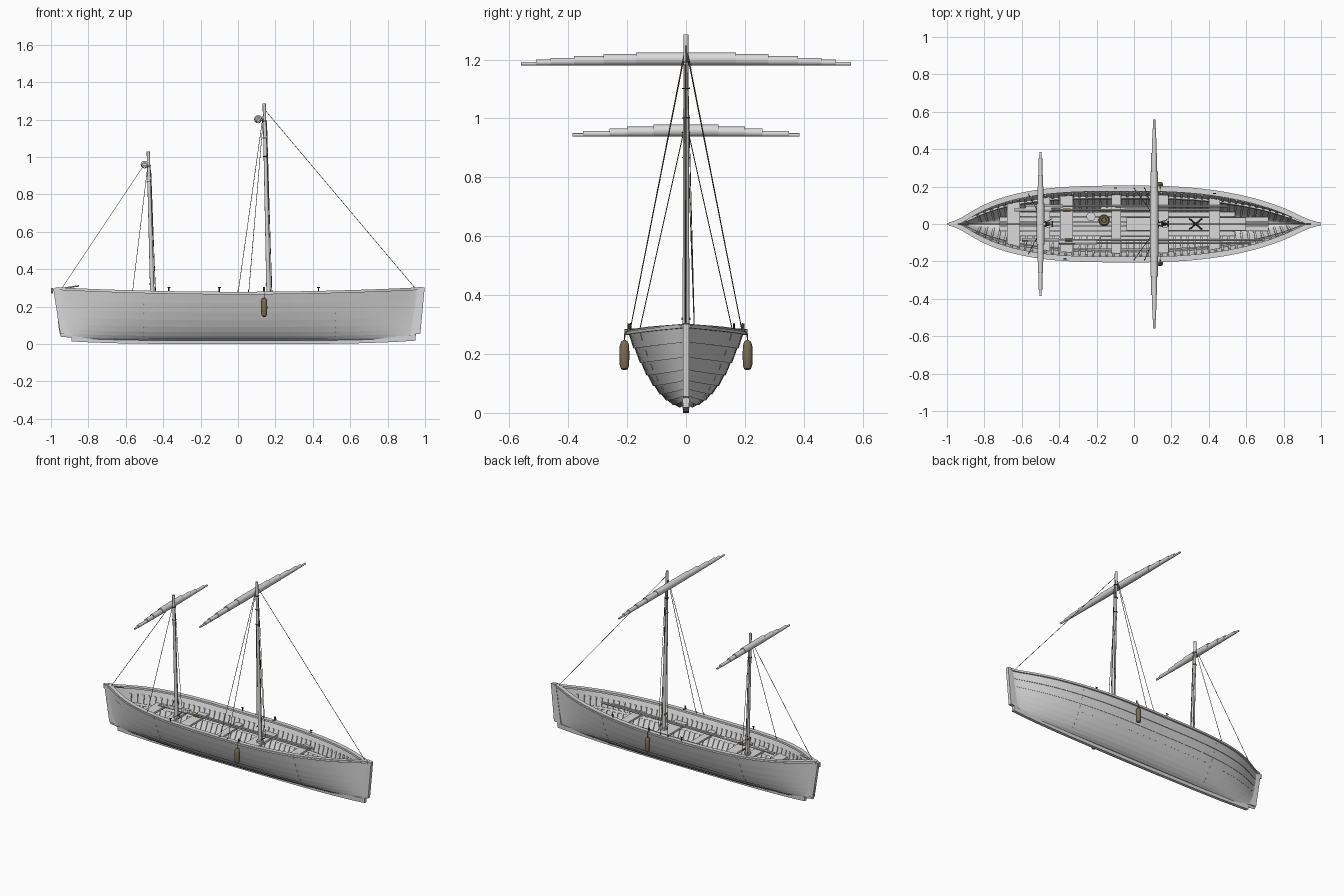
import bpy, bmesh, math
from mathutils import Vector

cube = bpy.data.objects.get("Cube")
if cube:
    bpy.data.objects.remove(cube)


def material(name, rgb):
    m = bpy.data.materials.new(name)
    m.use_nodes = True
    m.diffuse_color = (*rgb, 1)
    m.node_tree.nodes["Principled BSDF"].inputs["Base Color"].default_value = (*rgb, 1)
    return m


GREY = material("pale grey paint", (0.7, 0.7, 0.7))
OLIVE = material("olive rope", (0.19, 0.155, 0.085))
TAN = material("tan leather", (0.36, 0.25, 0.1))
IRON = material("dark iron", (0.03, 0.03, 0.03))


# Mesh helpers
def loft(bm, rings):
    rows = [[bm.verts.new(p) for p in ring] for ring in rings]
    n = len(rows[0])
    for a, b in zip(rows, rows[1:]):
        for i in range(n):
            j = (i + 1) % n
            bm.faces.new((a[i], a[j], b[j], b[i]))
    bm.faces.new(rows[0])
    bm.faces.new(rows[-1])


def finish(name, bm, mat, smooth=True):
    bmesh.ops.recalc_face_normals(bm, faces=bm.faces)
    me = bpy.data.meshes.new(name)
    bm.to_mesh(me)
    bm.free()
    ob = bpy.data.objects.new(name, me)
    bpy.context.collection.objects.link(ob)
    me.materials.append(mat)
    if smooth:
        bpy.ops.object.select_all(action='DESELECT')
        ob.select_set(True)
        bpy.context.view_layer.objects.active = ob
        bpy.ops.object.shade_smooth_by_angle(angle=math.radians(35))


def add_rod(bm, a, b, r1, r2=None, seg=8):
    a, b = Vector(a), Vector(b)
    q = (b - a).to_track_quat('Z', 'Y')
    circle = [Vector((math.cos(t), math.sin(t), 0)) for t in
              (2 * math.pi * k / seg for k in range(seg))]
    loft(bm, [[p + q @ (c * r) for c in circle] for p, r in ((a, r1), (b, r2 or r1))])


def rods(name, items, mat, seg=8):
    bm = bmesh.new()
    for it in items:
        add_rod(bm, *it, seg=seg)
    finish(name, bm, mat)


def lathe(name, profile, centre, mat, seg=16):
    bm = bmesh.new()
    c = Vector(centre)
    loft(bm, [[c + Vector((r * math.cos(2 * math.pi * k / seg),
                           r * math.sin(2 * math.pi * k / seg), z)) for k in range(seg)]
              for r, z in profile])
    finish(name, bm, mat)


def add_box(bm, x, y, z):
    loft(bm, [[(q, y[0], z[0]), (q, y[1], z[0]), (q, y[1], z[1]), (q, y[0], z[1])] for q in x])


def prism(name, outline, half, mat):
    bm = bmesh.new()
    loft(bm, [[(x, y, z) for x, z in outline] for y in (-half, half)])
    finish(name, bm, mat, False)


# Hull form: full shoulders that pinch in towards the posts
def beam(s):
    a = min(abs(s), 1)
    return 0.005 + 0.191 * (1 - a ** (2.5 if s > 0 else 3.4)) * (1 - 0.85 * a ** 15)


def keel_z(s):
    return 0.02 + 0.018 * s ** 4


def sheer(s):
    return 0.274 + 0.024 * s * s


def hull(s, u, off=0.0, side=1):
    y = max(beam(s) + off, 0.001) * u
    z = keel_z(s) + (sheer(s) - keel_z(s)) * u ** 2.1 - off * (1 - u * u)
    return Vector((s * (0.945 + 0.03 * u), side * y, z))


def width_at(s, z):
    t = max(0, (z - keel_z(s)) / (sheer(s) - keel_z(s)))
    return max(beam(s) - 0.01, 0.001) * t ** (1 / 2.1)


STATIONS = [math.sin(math.pi / 2 * (k / 28)) for k in range(-28, 29)]
STRAKES = 9

# Overlapping plank shell
bm = bmesh.new()
rings = []
for s in STATIONS:
    lap = 0.0045 * min(1, (1 - abs(s)) * 12)
    half = [(0, 0)]
    for k in range(STRAKES):
        half += [(k / STRAKES + 0.001, lap if k else 0), ((k + 1) / STRAKES, 0)]
    outer = [hull(s, u, o) for u, o in reversed(half)] + [hull(s, u, o, -1) for u, o in half[1:]]
    inner = [hull(s, abs(v) / 9, -0.009, -1 if v > 0 else 1) for v in range(9, -10, -1)]
    rings.append(outer + inner)
loft(bm, rings)
finish("hull_planking", bm, GREY)

# Gunwale, rubbing strip and inner stringer on each side
for side, label in ((1, "left"), (-1, "right")):
    for name, y0, y1, z0, z1 in (("gunwale", -0.021, 0.007, -0.008, 0.005),
                                 ("rubbing_strip", -0.002, 0.009, -0.009, 0.001)):
        bm = bmesh.new()
        rings = []
        for s in STATIONS:
            p, b = hull(s, 1), beam(s)
            lo, hi = side * max(b + y0, 0.0005), side * (b + y1)
            rings.append([(p.x, lo, p.z + z0), (p.x, hi, p.z + z0),
                          (p.x, hi, p.z + z1), (p.x, lo, p.z + z1)])
        loft(bm, rings)
        finish(name + "_" + label, bm, GREY)
    bm = bmesh.new()
    loft(bm, [[hull(s, u, o, side) for u, o in ((0.76, -0.008), (0.8, -0.008), (0.8, -0.022), (0.76, -0.022))]
              for s in STATIONS[7:-7]])
    finish("stringer_" + label, bm, GREY)

# Ribs inside and plank joints outside
bm = bmesh.new()
joints = bmesh.new()
for side in (1, -1):
    for k in range(-23, 24):
        s, w = k * 0.0375, 0.006
        loft(bm, [[hull(s - w, u, -0.008, side), hull(s + w, u, -0.008, side),
                   hull(s + w, u, -0.016, side), hull(s - w, u, -0.016, side)]
                  for u in [0.15 + 0.11 * i for i in range(8)]])
    for x in (-0.505, 0.52):
        for k in range(2, STRAKES):
            loft(joints, [[hull(x / (0.945 + 0.03 * u) + d, u, o, side) for d, o in
                           ((-0.0015, 0), (0.0015, 0), (0.0015, 0.0032), (-0.0015, 0.0032))]
                          for u in ((k + 0.4) / STRAKES, (k + 0.8) / STRAKES)])
finish("ribs", bm, GREY, False)
finish("plank_joints", joints, GREY, False)

# Keel, stem and stern post
bm = bmesh.new()
loft(bm, [[(x, y, z) for y, z in ((-0.010, low), (0.010, low), (0.012, low + 0.03), (-0.012, low + 0.03))]
          for x in [-0.89 + 0.092 * k for k in range(21)] for low in [0.022 * x ** 4]])
finish("keel", bm, GREY)
prism("stem_post", [(0.92, 0.03), (0.945, 0.03), (0.948, 0.052), (0.975, 0.055),
                    (0.998, 0.302), (0.962, 0.306)], 0.011, GREY)
prism("stern_post", [(-0.88, 0.03), (-0.89, 0.05), (-0.95, 0.055), (-0.988, 0.295),
                     (-0.96, 0.304)], 0.011, GREY)
rods("tiller", [((-0.998, 0, 0.288), (-0.85, 0, 0.311), 0.004),
                ((-0.994, 0, 0.27), (-0.994, 0, 0.3), 0.006)], GREY)

# Floor boards, each as long as the hull allows
bm = bmesh.new()
for k in range(-3, 4):
    yc = k * 0.026
    fits = [x for x in (i * 0.02 for i in range(-36, 37)) if width_at(x / 0.95, 0.08) > abs(yc) + 0.015]
    add_box(bm, (min(fits), max(fits)), (yc - 0.012, yc + 0.012), (0.082, 0.088))
finish("floor_boards", bm, GREY, False)
bm = bmesh.new()
add_box(bm, (-0.04, 0.6), (-0.035, 0.035), (0.088, 0.098))
finish("mast_step_plank", bm, GREY, False)

# Thwarts and stern seat
bm = bmesh.new()
for x, w in ((-0.645, 0.07), (-0.48, 0.06), (-0.36, 0.07), (-0.095, 0.05), (0.14, 0.09), (0.43, 0.06)):
    rings = []
    for q in (x - w / 2, x + w / 2):
        y = width_at(q / 0.97, 0.2)
        rings.append([(q, -y, 0.2), (q, y, 0.2), (q, y, 0.213), (q, -y, 0.213)])
    loft(bm, rings)
finish("thwarts", bm, GREY, False)

# Oars resting on the thwarts
shafts, blades = [], bmesh.new()
for y, x0, x1 in ((0.076, -0.64, 0.46), (0.095, -0.58, 0.50), (-0.086, -0.60, 0.69), (-0.102, -0.40, 0.62)):
    shafts.append(((x0, y, 0.221), (x1, y, 0.221), 0.005, 0.006))
    add_box(blades, (x0, x0 + 0.2), (y - 0.010, y + 0.010), (0.219, 0.224))
rods("oar_shafts", shafts, GREY)
finish("oar_blades", blades, GREY, False)
rods("oar_collars", [((x, y, 0.221), (x + 0.04, y, 0.221), 0.008)
                     for x, y in ((-0.38, 0.076), (-0.37, -0.086))], TAN)

# Masts, furled sails, bands and running rigging
rope = 0.0016
for label, foot, top, yard_x, yard_z, steps, bands in (
        ("main", (0.168, 0, 0.088), (0.14, 0, 1.285), 0.108, 1.18,
         ((0.56, 0.012), (0.51, 0.02), (0.46, 0.026), (0.38, 0.032), (0.28, 0.039), (0.17, 0.044)),
         (1.0, 1.1, 1.19)),
        ("mizzen", (-0.453, 0, 0.088), (-0.48, 0, 1.03), -0.5, 0.938,
         ((0.385, 0.012), (0.35, 0.02), (0.26, 0.028), (0.2, 0.034), (0.11, 0.041)),
         (0.865, 0.95))):
    a, b = Vector(foot), Vector(top)
    rods(label + "_mast", [(a, b, 0.0125, 0.0085)], GREY, 12)
    at = lambda z: a.lerp(b, (z - a.z) / (b.z - a.z))
    rods(label + "_mast_bands", [(at(z), at(z + 0.004), 0.0135) for z in bands], IRON, 12)
    rods(label + "_furled_sail", [((yard_x, -h, yard_z + d / 2), (yard_x, h, yard_z + d / 2), d / 2)
                                  for h, d in steps], GREY, 12)
    rods(label + "_yard_lashing", [(at(yard_z + 0.02), (yard_x, 0, yard_z + 0.02), 0.006),
                                   (at(0.215), at(0.228), 0.022)], GREY)
    rods(label + "_cleat", [(at(z) + Vector((x, -0.016, 0)), at(z) + Vector((x, 0.016, 0)), 0.004)
                            for x, z in ((-0.012, 0.32), (0.02, 0.24))], OLIVE)
    rods(label + "_halyard", [(at(0.23) + Vector((0.019, 0.03, 0)), at(b.z - 0.06) + Vector((0.006, 0.004, 0)), rope),
                              (at(0.23) + Vector((0.017, -0.004, 0)), at(b.z - 0.1) + Vector((0.011, -0.003, 0)), 0.002)],
         OLIVE, 6)

# Stays and shrouds
lines = [((0.145, 0, 1.25), (0.95, 0, 0.295), rope), ((-0.5, 0, 0.96), (-0.94, 0, 0.3), rope)]
blocks = []
for side in (1, -1):
    for x, y, start in ((0.0, 0.192, (0.138, 0, 1.25)), (0.057, 0.192, (0.138, 0, 1.24)),
                        (-0.565, 0.16, (-0.478, 0, 0.99))):
        lines.append((start, (x, side * y, 0.27), rope))
        blocks.append(((x, side * y, 0.272), (x, side * y, 0.288), 0.003))
rods("standing_rigging", lines, OLIVE, 6)
rods("rigging_blocks", blocks, OLIVE)

# Rowlocks on the gunwales
pins = []
for x, y in ((-0.37, -0.188), (-0.1, 0.192), (0.43, 0.163)):
    pins += [((x, y, 0.27), (x, y, 0.3), 0.003), ((x - 0.008, y, 0.302), (x + 0.008, y, 0.302), 0.003)]
rods("rowlocks", pins, IRON)

# Fenders hung over both sides
for side, label in ((1, "left"), (-1, "right")):
    lathe("fender_" + label, [(0.005, 0.145), (0.012, 0.15), (0.016, 0.163), (0.0165, 0.195),
                              (0.016, 0.228), (0.012, 0.241), (0.005, 0.247)], (0.14, side * 0.209, 0), OLIVE)
    rods("fender_line_" + label, [((0.14, side * 0.209, 0.24), (0.14, side * 0.207, 0.285), 0.002),
                                  ((0.14, side * 0.209, 0.283), (0.14, side * 0.17, 0.285), 0.002)], OLIVE)
    rods("fender_toggle_" + label, [((0.14, side * 0.193, 0.275), (0.14, side * 0.193, 0.304), 0.005)], OLIVE)

# Loose gear: bucket, rope coil and folded anchor
lathe("bucket", [(0.018, 0.088), (0.024, 0.14), (0.0, 0.14)], (-0.23, 0.04, 0), GREY)
lathe("rope_coil", [(0.022, 0.088), (0.03, 0.095), (0.03, 0.112), (0.024, 0.118), (0.013, 0.116),
                    (0.012, 0.1)], (-0.16, 0.02, 0), OLIVE)
rods("anchor", [((0.33 - 0.035, k * 0.03, 0.104), (0.33 + 0.035, -k * 0.03, 0.108), 0.004) for k in (1, -1)]
     + [((0.33, 0, 0.106), (0.43, 0, 0.104), 0.004)], IRON)
